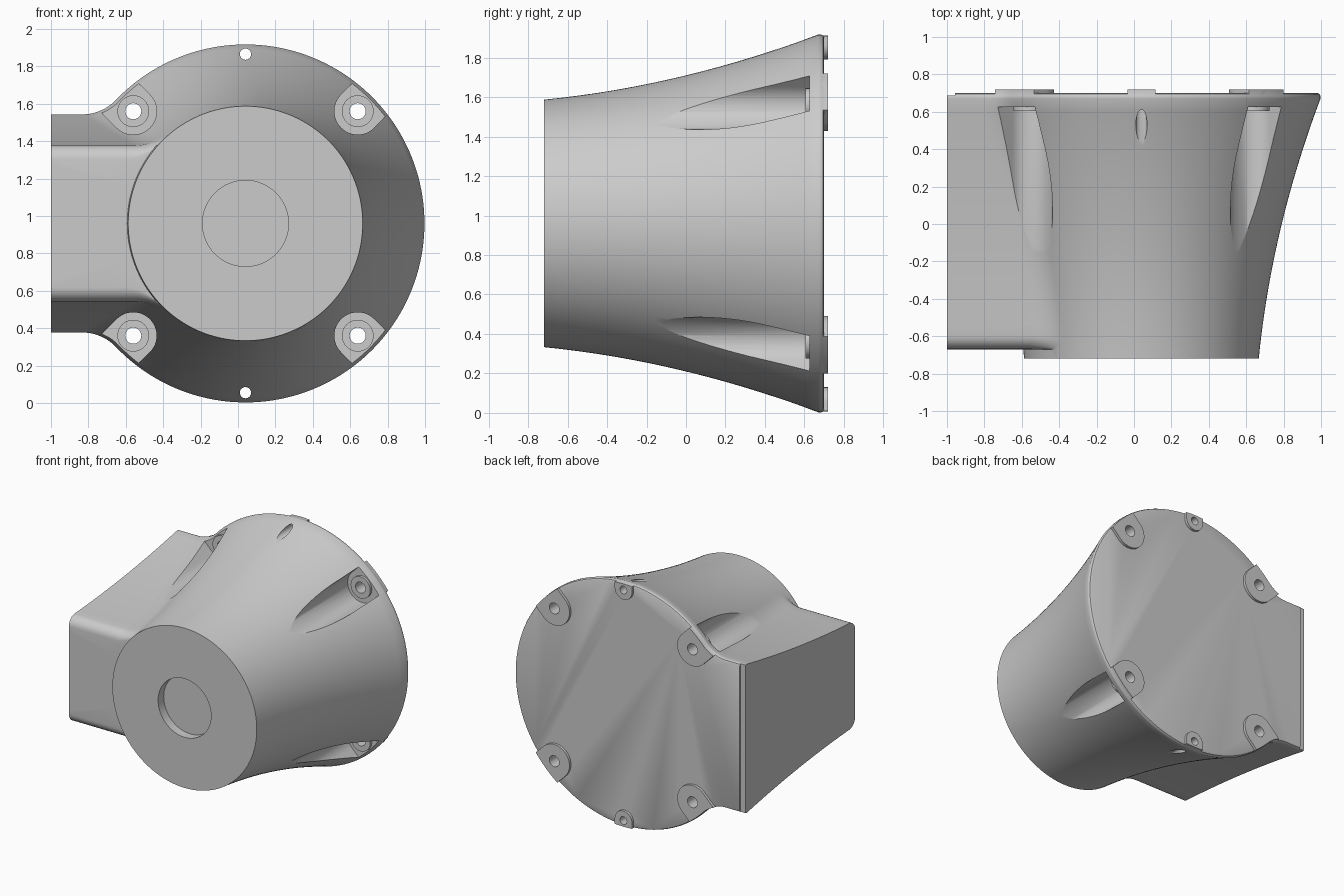
import bpy, bmesh, math
from math import pi, cos, sin, atan2, sqrt, hypot

if "Cube" in bpy.data.objects:
    bpy.data.objects.remove(bpy.data.objects["Cube"])

CX, CZ, FIL = 0.04, 0.96, 0.25


def radius(y):
    t = min(1, (y + 0.72) / 1.39)
    return 0.627 + 0.138 * t + 0.192 * t * t


def half_width(y):
    return 0.41 + 0.173 * (radius(y) - 0.627) / 0.33


def outline(y, inset=0.0, drop=0.0):
    """Round body joined by fillets to the side arm, as (x, z) points."""
    R, h = radius(y) - inset, half_width(y) - inset - drop
    dx = sqrt((R + FIL) ** 2 - (h + FIL) ** 2)
    xf = CX - dx
    phi = pi - atan2(h + FIL, dx)
    pts = [(CX + R * cos(phi * i / 64), R * sin(phi * i / 64)) for i in range(65)]
    a0 = atan2(-(h + FIL), dx)
    for i in range(1, 15):
        a = a0 + (-pi / 2 - a0) * i / 14
        pts.append((xf + FIL * cos(a), h + FIL + FIL * sin(a)))
    pts += [(xf + (-1 - xf) * i / 6, h) for i in range(1, 7)]
    pts += [(-1, h * (1 - i / 12)) for i in range(1, 12)]
    lower = [(x, -z) for x, z in reversed(pts[1:])]
    return [(x, z + CZ) for x, z in pts + [(-1, 0)] + lower]


def loft(name, rings):
    """Skin a list of (y, outline) rings and cap both ends."""
    bm = bmesh.new()
    loops = [[bm.verts.new((x, y, z)) for x, z in pts] for y, pts in rings]
    n = len(loops[0])
    for a, b in zip(loops, loops[1:]):
        for i in range(n):
            j = (i + 1) % n
            bm.faces.new((a[i], a[j], b[j], b[i]))
    bm.faces.new(loops[0])
    bm.faces.new(loops[-1])
    bmesh.ops.remove_doubles(bm, verts=bm.verts, dist=1e-5)
    bmesh.ops.recalc_face_normals(bm, faces=bm.faces)
    me = bpy.data.meshes.new(name)
    bm.to_mesh(me)
    bm.free()
    ob = bpy.data.objects.new(name, me)
    bpy.context.collection.objects.link(ob)
    return ob


def prism(name, pts, y0, y1):
    return loft(name, [(y0, pts), (y1, pts)])


def circle(x, z, r, n=32):
    return [(x + r * cos(2 * pi * i / n), z + r * sin(2 * pi * i / n)) for i in range(n)]


def u_shape(x, z, r, ang, length=0.4):
    """Half circle whose open side runs outward along ang."""
    pts = [(x + r * cos(ang + pi / 2 + pi * i / 24), z + r * sin(ang + pi / 2 + pi * i / 24))
           for i in range(25)]
    ox, oz = length * cos(ang), length * sin(ang)
    return pts + [(pts[-1][0] + ox, pts[-1][1] + oz), (pts[0][0] + ox, pts[0][1] + oz)]


def boolean(ob, other, op):
    m = ob.modifiers.new("bool", "BOOLEAN")
    m.object, m.operation, m.solver = other, op, "EXACT"
    bpy.context.view_layer.objects.active = ob
    bpy.ops.object.modifier_apply(modifier=m.name)
    bpy.data.objects.remove(other, do_unlink=True)


# Flared housing: front disc, arm front with rounded edge, flare, rounded back rim
R0 = radius(-0.67)
nose = []
for x, z in outline(-0.67, drop=0.07):
    d = hypot(x - CX, z - CZ)
    nose.append((CX + (x - CX) * R0 / d, CZ + (z - CZ) * R0 / d))
k = radius(-0.72) / R0
rings = [(-0.72, [(CX + (x - CX) * k, CZ + (z - CZ) * k) for x, z in nose]), (-0.67, nose)]
for i in range(6, -1, -1):
    a = pi / 2 * i / 6
    y = -0.60 - 0.07 * sin(a)
    rings.append((y, outline(y, drop=0.07 * (1 - cos(a)))))
rings += [(-0.60 + 1.27 * i / 20, outline(-0.60 + 1.27 * i / 20)) for i in range(1, 21)]
rings += [(0.685, outline(0.685)), (0.695, outline(0.695, 0.005)), (0.70, outline(0.7, 0.015))]
body = loft("housing", rings)

# Screw positions: four corners and two small ones, as (x, z, outward angle)
corners = [(CX + sx * 0.6, CZ + sz * 0.6, atan2(sz, sx)) for sx in (-1, 1) for sz in (-1, 1)]
small = [(CX, CZ + s * 0.905, s * pi / 2) for s in (-1, 1)]

# Screw pockets with raised seats
for x, z, a in corners:
    boolean(body, prism("pocket", u_shape(x, z, 0.125, a), -0.9, 0.625), "DIFFERENCE")
    boolean(body, prism("seat", circle(x, z, 0.085), 0.605, 0.66), "UNION")

# Back pads trimmed to the housing outline
for pts in [u_shape(x, z, 0.132, a) for x, z, a in corners] + \
           [u_shape(x, z, 0.075, a) for x, z, a in small]:
    pad = prism("pad", pts, 0.68, 0.72)
    boolean(pad, prism("trim", outline(0.7, 0.004), 0.6, 0.8), "INTERSECT")
    boolean(body, pad, "UNION")

# Through holes
for x, z, a in corners:
    boolean(body, prism("hole", circle(x, z, 0.043), -0.9, 0.9), "DIFFERENCE")
for x, z, a in small:
    boolean(body, prism("hole", circle(x, z, 0.03), -0.9, 0.9), "DIFFERENCE")

# Front round recess and step along the arm's back edge
boolean(body, prism("recess", circle(CX, CZ, 0.23, 64), -0.9, -0.65), "DIFFERENCE")
step = [(-1.1, 0.2), (-0.957, 0.2), (-0.957, 1.8), (-1.1, 1.8)]
boolean(body, prism("step", step, 0.688, 0.9), "DIFFERENCE")

# Smooth shading with crisp edges
bpy.ops.object.select_all(action="DESELECT")
body.select_set(True)
bpy.context.view_layer.objects.active = body
bpy.ops.object.shade_smooth_by_angle(angle=math.radians(30))
